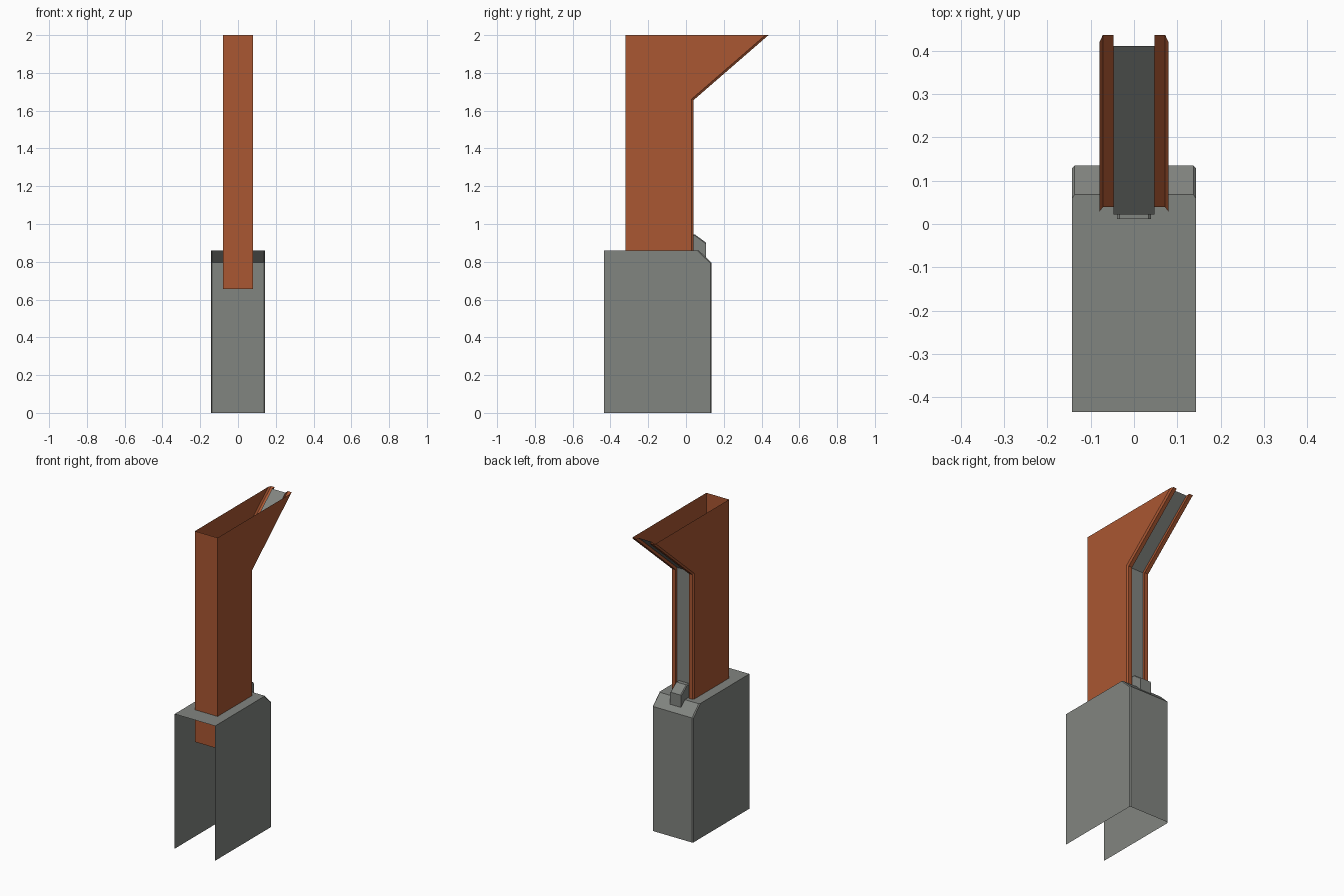
import bpy
import bmesh

if "Cube" in bpy.data.objects:
    bpy.data.objects.remove(bpy.data.objects["Cube"])


def material(name, colour):
    m = bpy.data.materials.new(name)
    m.diffuse_color = (*colour, 1)
    m.use_nodes = True
    m.node_tree.nodes["Principled BSDF"].inputs["Base Color"].default_value = m.diffuse_color
    return m


RUST = material("rust orange", (0.40, 0.095, 0.032))
GREY = material("concrete grey", (0.222, 0.232, 0.216))


def finish(bm, name, mat):
    bmesh.ops.recalc_face_normals(bm, faces=bm.faces)
    mesh = bpy.data.meshes.new(name)
    bm.to_mesh(mesh)
    bm.free()
    mesh.materials.append(mat)
    ob = bpy.data.objects.new(name, mesh)
    bpy.context.collection.objects.link(ob)
    return ob


def prism(profile, half_width):
    """Closed solid from a (y, z) profile, extruded across x."""
    bm = bmesh.new()
    face = bm.faces.new([bm.verts.new((-half_width, y, z)) for y, z in profile])
    ext = bmesh.ops.extrude_face_region(bm, geom=[face])
    moved = [v for v in ext["geom"] if isinstance(v, bmesh.types.BMVert)]
    bmesh.ops.translate(bm, verts=moved, vec=(2 * half_width, 0, 0))
    bmesh.ops.recalc_face_normals(bm, faces=bm.faces)
    return bm


def rear_path(d):
    """Rear line of the chute, pushed outward by d: upright, then flared."""
    return [(0.028 + d, 0.655), (0.028 + d, 1.66 - 0.459 * d), (0.42 + 1.533 * d, 2.0)]


def front_path():
    return [(-0.32, 0.655), (-0.32, 1.66), (-0.32, 2.0)]


def sheet(columns, name, mat):
    """Thin skin through columns of (x, path), mirrored across x."""
    bm = bmesh.new()
    rows = [[bm.verts.new((x, y, z)) for y, z in path] for x, path in columns]
    for a, b in zip(rows, rows[1:]):
        for i in range(len(a) - 1):
            bm.faces.new((a[i], b[i], b[i + 1], a[i + 1]))
    ob = finish(bm, name, mat)
    ob.modifiers.new("mirror", 'MIRROR').use_clip = True
    return ob


# base housing: open at the front and underneath, rear top edge chamfered
bm = prism([(-0.435, 0), (0.135, 0), (0.135, 0.795), (0.068, 0.86), (-0.435, 0.86)], 0.143)
rear = [e for e in bm.edges
        if all(v.co.y > 0.05 for v in e.verts)
        and abs(e.verts[0].co.x - e.verts[1].co.x) < 0.001]
bmesh.ops.bevel(bm, geom=rear, offset=0.006, segments=1, affect='EDGES')
bm.normal_update()
opened = [f for f in bm.faces if f.normal.y < -0.9 or f.normal.z < -0.9]
bmesh.ops.delete(bm, geom=opened, context='FACES')
finish(bm, "base_housing", GREY)

# chute: front wall, side walls and the raised chamfered rear flanges
sheet([(0, front_path()), (0.08, front_path()), (0.08, rear_path(0)),
       (0.072, rear_path(0.011)), (0.047, rear_path(0.011)),
       (0.047, rear_path(-0.006))], "chute_shell", RUST)

# recessed rear strip between the flanges
sheet([(0, rear_path(-0.006)), (0.047, rear_path(-0.006))], "rear_strip", GREY)

# latch block on the rear chamfer
bm = prism([(0.012, 0.82), (0.105, 0.80), (0.105, 0.902), (0.047, 0.945), (0.012, 0.945)], 0.039)
top = [e for e in bm.edges
       if all(v.co.z > 0.89 for v in e.verts)
       and abs(e.verts[0].co.x - e.verts[1].co.x) < 0.001]
bmesh.ops.bevel(bm, geom=top, offset=0.005, segments=1, affect='EDGES')
finish(bm, "latch_block", GREY)
